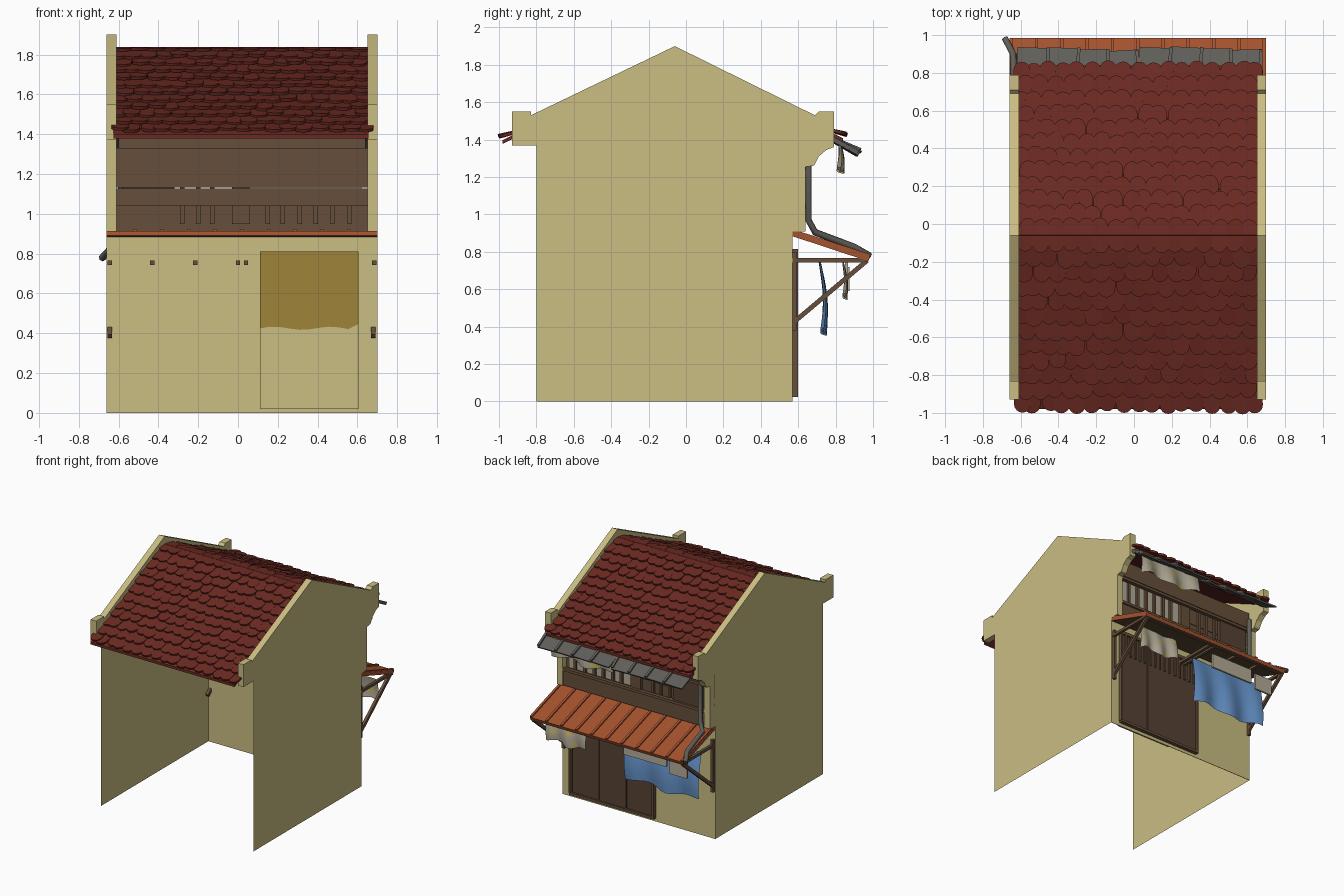
import bpy, bmesh, math, random
from mathutils import Vector

if "Cube" in bpy.data.objects:
    bpy.data.objects.remove(bpy.data.objects["Cube"])
random.seed(4)

def srgb(h):
    c = [int(h[i:i + 2], 16) / 255 for i in (0, 2, 4)]
    return [v / 12.92 if v < .04 else ((v + .055) / 1.055) ** 2.4 for v in c] + [1]

MATS = {}
for n, h in dict(plaster="cabd82", roof_red="6c2a22", timber="664f3b", door_brown="564233", rust_orange="a5532e",
                 slate_grey="5f5e59", blue_cloth="6694cb", pale_cloth="b3ab97", ochre="9f8438",
                 yellow_patch="c4b56a").items():
    MATS[n] = bpy.data.materials.new(n)
    MATS[n].diffuse_color = srgb(h)

def finish(name, bm, *mats, smooth=False, recalc=True):
    if recalc:
        bmesh.ops.recalc_face_normals(bm, faces=bm.faces)
    me = bpy.data.meshes.new(name)
    bm.to_mesh(me)
    bm.free()
    for m in mats:
        me.materials.append(MATS[m])
    for p in me.polygons:
        p.use_smooth = smooth
    ob = bpy.data.objects.new(name, me)
    bpy.context.collection.objects.link(ob)
    return ob

def prism(bm, pts, offset):
    """Solid from a closed outline of 3D points pushed along an offset."""
    a = [bm.verts.new(p) for p in pts]
    b = [bm.verts.new(Vector(p) + Vector(offset)) for p in pts]
    bm.faces.new(a)
    bm.faces.new(b[::-1])
    for i in range(len(a)):
        j = (i + 1) % len(a)
        bm.faces.new((a[i], b[i], b[j], a[j]))

def extrude_x(name, yz, x0, x1, mat):
    bm = bmesh.new()
    prism(bm, [(x0, y, z) for y, z in yz], (x1 - x0, 0, 0))
    return finish(name, bm, mat)

def box(name, x0, x1, y0, y1, z0, z1, mat):
    return extrude_x(name, [(y0, z0), (y1, z0), (y1, z1), (y0, z1)], x0, x1, mat)

def beam(name, a, b, w, h, mat):
    a, b = Vector(a), Vector(b)
    d = (b - a).normalized()
    side = d.cross(Vector((0, 0, 1))).normalized() * w / 2
    up = side.cross(d).normalized() * h / 2
    bm = bmesh.new()
    prism(bm, [a - side - up, a + side - up, a + side + up, a - side + up], b - a)
    return finish(name, bm, mat)

def cloth(name, x0, x1, z0, z1, y, lean, amp, mats, patch=False):
    """Wavy hanging sheet."""
    bm = bmesh.new()
    nx, nz = 16, 8
    g = []
    for i in range(nx + 1):
        u = i / nx
        row = []
        for j in range(nz + 1):
            v = j / nz
            zz = z1 - v * (z1 - z0) + .012 * math.sin(9 * u + 1) * (.4 + v)
            yy = y + lean * math.sin(2.4 * v) + amp * math.sin(15 * u + v) * (.3 + .7 * v)
            row.append(bm.verts.new((x0 + u * (x1 - x0), yy, zz)))
        g.append(row)
    for i in range(nx):
        for j in range(nz):
            f = bm.faces.new((g[i][j], g[i][j + 1], g[i + 1][j + 1], g[i + 1][j]))
            f.material_index = int(patch and (i // 2 * 3 + j // 2 * 5) % 7 == 0)
    return finish(name, bm, *mats, smooth=True)

# side walls: thin sheets, with thick stepped parapet, corbel and pilaster
PARAPET = [(-.8, 1.37), (-.93, 1.37), (-.93, 1.55), (-.83, 1.55), (-.83, 1.53), (-.06, 1.9), (.69, 1.53),
           (.71, 1.55), (.79, 1.55), (.79, 1.36), (.75, 1.345), (.71, 1.31), (.69, 1.27), (.68, 1.26),
           (.64, 1.255), (.64, .91), (.57, .91), (.57, 1.37), (-.06, 1.74)]
SHEET = [(-.8, 0), (.57, 0), (.57, 1.37), (-.06, 1.74), (-.8, 1.37)]
for side, xo, xi in (("left", -.66, -.61), ("right", .70, .65)):
    extrude_x(side + "_parapet", PARAPET, xo, xi, "plaster")
    bm = bmesh.new()
    bm.faces.new([bm.verts.new((xo, y, z)) for y, z in SHEET])
    finish(side + "_wall", bm, "plaster")

# facade wall and door recess behind it
box("facade_wall", -.66, .70, .566, .57, 0, .9, "plaster")
box("door_recess", .11, .605, .53, .566, .02, .81, "plaster")
bm = bmesh.new()
low = [(.11 + i * .0495, .529, .425 + .008 * math.sin(i * 1.1) + (.03 if i == 10 else 0)) for i in range(11)]
prism(bm, low + [(.605, .529, .81), (.11, .529, .81)], (0, -.004, 0))
finish("inner_curtain", bm, "ochre")

# sliding doors with barred top lights
for i in range(3):
    x = -.12 + i * .242
    box("door_panel", x, x + .236, .57, .585 + .005 * (i % 2), .04, .80, "door_brown")
    for k in range(5):
        box("door_bar", x + .02 + k * .046, x + .032 + k * .046, .58, .598, .62, .79, "timber")
box("door_lintel", -.13, .62, .57, .6, .79, .815, "timber")
box("door_rail", -.13, .62, .57, .6, .025, .045, "timber")
for x in (-.13, .61):
    box("door_post", x, x + .015, .57, .6, .04, .8, "timber")

# upper storey timber front
box("upper_apron", -.61, .65, .615, .63, .91, 1.04, "timber")
box("upper_board_low", -.66, .69, .58, .59, 1.04, 1.128, "timber")
box("upper_board_high", -.66, .69, .58, .59, 1.132, 1.33, "timber")
box("upper_lintel", -.60, .64, .60, .635, 1.27, 1.40, "timber")
box("upper_paper", .06, .62, .591, .596, 1.05, 1.27, "pale_cloth")
box("upper_shutter", -.58, -.32, .60, .625, 1.04, 1.27, "door_brown")
for x in (-.28, -.2, -.13, .15, .225, .31, .39, .475, .56):
    box("window_slat", x - .011, x + .011, .598, .616, .95, 1.28, "timber")
box("window_post", -.03, .06, .596, .62, .95, 1.28, "timber")
for z in (1.03, 1.24):
    box("window_rail", -.61, .65, .612, .642, z, z + .022, "timber")

# roof deck and overlapping rounded tiles
RIDGE_Y, DECK_Z = -.06, 1.835
ang = math.atan(.475)
C, S = math.cos(ang), math.sin(ang)
for side, d, run in (("front", -1, .92), ("back", 1, .9)):
    e = RIDGE_Y + d * run
    ez = DECK_Z - .475 * run
    extrude_x(side + "_roof_deck", [(RIDGE_Y, DECK_Z), (e, ez), (e, ez - .02), (RIDGE_Y, DECK_Z - .02)],
              -.625, .655, "roof_red")
    bm = bmesh.new()
    W, L, rows = .088, .15, 12
    step = (run + .005) / C / rows
    for r in range(rows):
        for k in range(16 + r % 2):
            cx = -.61 + .07875 * (k + (0 if r % 2 else .5)) + random.uniform(-.006, .006)
            if r % 2:
                cx = min(max(cx, -.595), .635)
            tip = step * (r + 1) + random.uniform(-.008, .008)
            lift = .028 + random.uniform(-.004, .008)
            rot = random.uniform(-.06, .06)
            top = max(0, tip - L)
            outline = [(-W / 2, top), (W / 2, top)]
            outline += [(W / 2 * math.cos(a), tip - W / 2 + W / 2 * math.sin(a))
                        for a in [math.pi * q / 8 for q in range(9)]]
            pts = []
            for u, s in outline:
                n = .004 + lift * (s - top) / (tip - top) - .016
                x = cx + u + rot * (s - top)
                pts.append((x, RIDGE_Y + d * (s * C + n * S), DECK_Z - s * S + n * C))
            prism(bm, pts, (0, d * .016 * S, .016 * C))
    finish(side + "_roof_tiles", bm, "roof_red")

# ragged grey sheets under the street-side eave
for i in range(8):
    x = -.54 + i * .162
    t = random.uniform(-.012, .012)
    beam("eave_sheet", (x, .77, 1.405 + t / 2), (x + t, .925 + t, 1.325 + t), .168, .012, "slate_grey")
    beam("eave_rib", (x + .08, .77, 1.415), (x + .08 + t, .925 + t, 1.337 + t), .018, .018, "slate_grey")

# ribbed canopy over the shop front
canopy = extrude_x("canopy_sheet", [(.55, .89), (.555, .915), (.985, .775), (.975, .75)], -.66, .70, "rust_orange")
canopy.data.materials.append(MATS["timber"])
for p in canopy.data.polygons:
    p.material_index = int(p.normal.z < -.8)
for i in range(11):
    x = -.65 + i * .134
    beam("canopy_rib", (x, .57, .912), (x, .983, .778), .018, .018, "rust_orange")

# canopy frame: joists, edge beam and braces
for x in (-.645, -.43, -.215, 0, .04, .685):
    beam("canopy_joist", (x, .555, .755), (x, .955, .755), .022, .022, "timber")
beam("canopy_edge_beam", (-.66, .955, .757), (.70, .955, .757), .025, .025, "timber")
for x in (-.645, .68):
    beam("canopy_brace", (x, .53, .385), (x, .97, .755), .022, .025, "timber")
    box("brace_post", x - .011, x + .011, .57, .592, .38, .80, "timber")

# hanging cloths and blank boards
cloth("blue_banner", -.64, .03, .37, .745, .715, .03, .018, ["blue_cloth"])
cloth("patched_cloth_low", .29, .65, .56, .74, .84, .015, .014, ["pale_cloth", "yellow_patch"], True)
cloth("patched_cloth_high", .06, .62, 1.235, 1.39, .82, .01, .022, ["pale_cloth", "yellow_patch"], True)
box("hanging_board_wide", -.43, -.05, .85, .865, .63, .745, "pale_cloth")
box("hanging_board_small", -.62, -.46, .86, .875, .59, .72, "pale_cloth")

# rain pipe down the corner and along the canopy
cu = bpy.data.curves.new("rain_pipe", "CURVE")
cu.dimensions = "3D"
cu.bevel_depth, cu.bevel_resolution, cu.use_fill_caps = .019, 1, True
path = [(-.585, .655, 1.33), (-.585, .655, .97), (-.63, .69, .905), (-.64, .90, .825), (-.683, .982, .778)]
sp = cu.splines.new("POLY")
sp.points.add(len(path) - 1)
for p, co in zip(sp.points, path):
    p.co = (*co, 1)
cu.materials.append(MATS["slate_grey"])
bpy.context.collection.objects.link(bpy.data.objects.new("rain_pipe", cu))

for m in bpy.data.materials:
    if m.users and not m.is_grease_pencil:
        m.use_nodes = True
        m.node_tree.nodes["Principled BSDF"].inputs["Base Color"].default_value = m.diffuse_color
